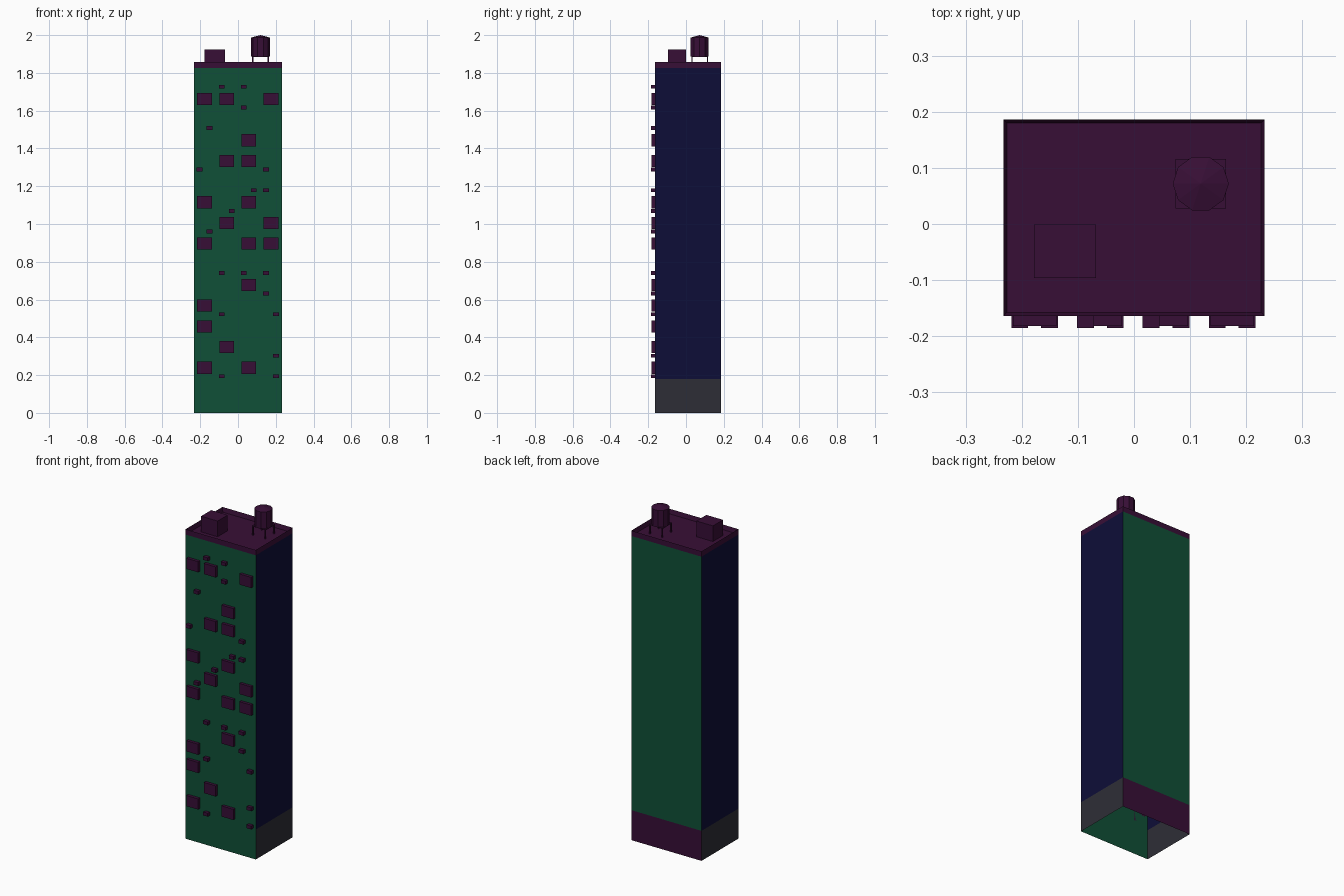
import bpy, bmesh, math

if "Cube" in bpy.data.objects:
    bpy.data.objects.remove(bpy.data.objects["Cube"])

X, Y0, Y1 = 0.233, -0.164, 0.186      # tower footprint
BASE, WALL, TOP = 0.18, 1.825, 1.857  # storey line, wall top, parapet top


def material(name, rgb):
    m = bpy.data.materials.new(name)
    m.diffuse_color = (*rgb, 1)
    m.use_nodes = True
    m.node_tree.nodes["Principled BSDF"].inputs["Base Color"].default_value = m.diffuse_color
    return m


GREEN = material("green_wall", (0.0052, 0.080, 0.038))
NAVY = material("navy_wall", (0.0042, 0.0042, 0.039))
PURPLE = material("purple_trim", (0.039, 0.0045, 0.037))
GREY = material("grey_base", (0.027, 0.027, 0.037))


def finish(name, bm, *mats):
    me = bpy.data.meshes.new(name)
    bm.to_mesh(me)
    bm.free()
    for m in mats:
        me.materials.append(m)
    ob = bpy.data.objects.new(name, me)
    bpy.context.collection.objects.link(ob)
    return ob


def add_box(bm, x0, x1, y0, y1, z0, z1):
    v = bmesh.ops.create_cube(bm, size=1)["verts"]
    bmesh.ops.scale(bm, vec=(x1 - x0, y1 - y0, z1 - z0), verts=v)
    bmesh.ops.translate(bm, vec=((x0 + x1) / 2, (y0 + y1) / 2, (z0 + z1) / 2), verts=v)


# Tower shell: open underneath, cut at the storey line, coloured by direction and height
bm = bmesh.new()
add_box(bm, -X, X, Y0, Y1, 0, WALL)
ends = [f for f in bm.faces if abs(f.normal.z) > 0.5]
bmesh.ops.delete(bm, geom=ends, context="FACES_ONLY")
bmesh.ops.bisect_plane(bm, geom=bm.verts[:] + bm.edges[:] + bm.faces[:],
                       plane_co=(0, 0, BASE), plane_no=(0, 0, 1))
bm.normal_update()
for f in bm.faces:
    low = f.calc_center_median().z < BASE
    if abs(f.normal.x) > 0.5:
        f.material_index = 3 if low else 1
    else:
        f.material_index = 2 if low and f.normal.y > 0 else 0
finish("tower_walls", bm, GREEN, NAVY, PURPLE, GREY)

# Roof with a sunken deck inside a thin parapet
bm = bmesh.new()
add_box(bm, -X, X, Y0, Y1, WALL, TOP)
bm.normal_update()
lid = [f for f in bm.faces if f.normal.z > 0.5]
bmesh.ops.inset_region(bm, faces=lid, thickness=0.009)
bmesh.ops.translate(bm, vec=(0, 0, -0.027), verts=lid[0].verts)
finish("roof_parapet", bm, PURPLE)

# Stair house on the roof
bm = bmesh.new()
add_box(bm, -0.178, -0.068, -0.096, -0.001, 1.83, 1.924)
finish("roof_stair_house", bm, PURPLE)

# Water tank: ten-sided drum with a low cone, on a platform with four legs
TX, TY = 0.119, 0.072
bm = bmesh.new()
rings = []
for z in (1.888, 1.987):
    rings.append([bm.verts.new((TX + 0.05 * math.cos(i * math.tau / 10),
                                TY + 0.05 * math.sin(i * math.tau / 10), z)) for i in range(10)])
tip = bm.verts.new((TX, TY, 2.0))
bm.faces.new(rings[0][::-1])
for i in range(10):
    j = (i + 1) % 10
    bm.faces.new((rings[0][i], rings[0][j], rings[1][j], rings[1][i]))
    bm.faces.new((rings[1][i], rings[1][j], tip))
finish("water_tank", bm, PURPLE)

bm = bmesh.new()
add_box(bm, TX - 0.045, TX + 0.045, TY - 0.044, TY + 0.044, 1.883, 1.888)
for sx in (-1, 1):
    for sy in (-1, 1):
        cx, cy = TX + sx * 0.041, TY + sy * 0.041
        add_box(bm, cx - 0.003, cx + 0.003, cy - 0.003, cy + 0.003, 1.83, 1.884)
finish("tank_stand", bm, PURPLE)

# Front bays and small vents on a regular floor grid: floor -> columns
COLS = [-0.177, -0.060, 0.057, 0.175]
FLOOR = 0.1095
BAYS = {0: (0, 2), 1: (1,), 2: (0,), 3: (0,), 4: (2,), 6: (0, 2, 3), 7: (1, 3),
        8: (0, 2), 10: (1, 2), 11: (2,), 13: (0, 1, 3)}
VENTS = {0: (2, 7), 1: (7,), 3: (2, 7), 4: (6,), 5: (2, 4, 6), 7: (1,), 8: (3,),
         9: (5, 6), 10: (0, 6), 12: (1,), 13: (4,), 14: (2, 4)}


def front_boxes(name, layout, xs, w, h, z0, depth):
    bm = bmesh.new()
    for k, cols in layout.items():
        z = z0 + FLOOR * k
        for c in cols:
            add_box(bm, xs[c] - w / 2, xs[c] + w / 2, Y0 - depth, Y0, z - h / 2, z + h / 2)
    finish(name, bm, PURPLE)


front_boxes("window_bays", BAYS, COLS, 0.078, 0.064, 0.239, 0.018)
front_boxes("window_vents", VENTS, [c + s * 0.0265 for c in COLS for s in (-1, 1)],
            0.030, 0.020, 0.1935, 0.021)
